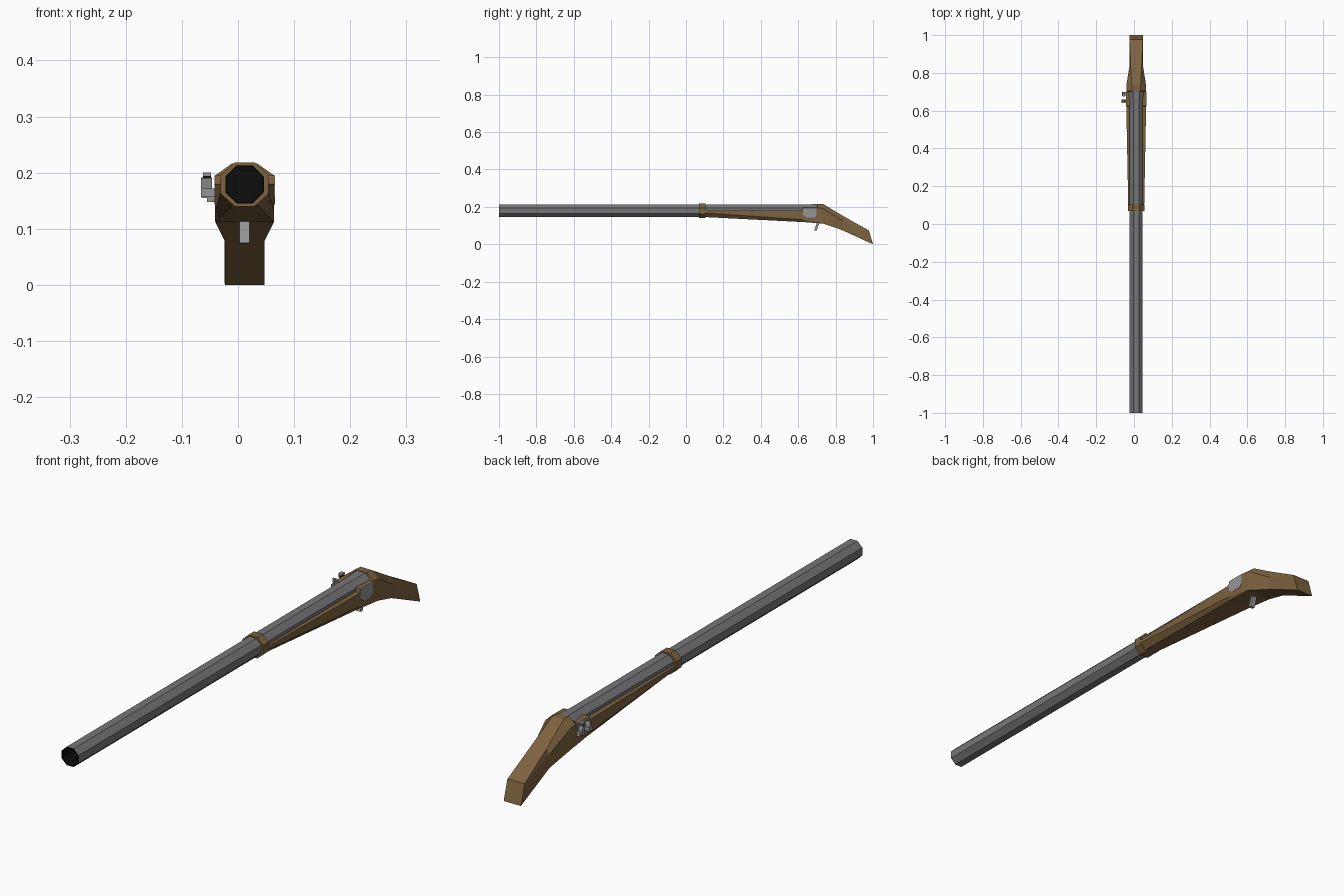
import bpy, bmesh, math
from mathutils import Matrix

if "Cube" in bpy.data.objects:
    bpy.data.objects.remove(bpy.data.objects["Cube"])

CX = 0.0118   # centre plane of the barrel and stock
CZ = 0.179    # barrel axis height


def material(name, rgb):
    m = bpy.data.materials.new(name)
    m.diffuse_color = (*rgb, 1)
    m.use_nodes = True
    m.node_tree.nodes["Principled BSDF"].inputs["Base Color"].default_value = m.diffuse_color
    return m


WOOD = material("brown wood", (0.205, 0.122, 0.05))
STEEL = material("barrel grey", (0.18, 0.18, 0.19))
LIGHT = material("light steel", (0.30, 0.30, 0.31))
BLACK = material("bore black", (0.004, 0.004, 0.004))


def finish(name, bm, mats):
    bmesh.ops.recalc_face_normals(bm, faces=bm.faces)
    me = bpy.data.meshes.new(name)
    bm.to_mesh(me)
    bm.free()
    for m in mats:
        me.materials.append(m)
    ob = bpy.data.objects.new(name, me)
    bpy.context.collection.objects.link(ob)
    return ob


def loft(name, rings, mats, dark_segments=0, closed=False):
    """Skin equal-length rings; the first segments can take material 1."""
    bm = bmesh.new()
    vs = [[bm.verts.new(p) for p in r] for r in rings]
    n, count = len(vs[0]), len(vs)
    for i in range(count if closed else count - 1):
        a, b = vs[i], vs[(i + 1) % count]
        for k in range(n):
            j = (k + 1) % n
            f = bm.faces.new((a[k], a[j], b[j], b[k]))
            f.material_index = 1 if i < dark_segments else 0
    if not closed:
        f = bm.faces.new(vs[0])
        f.material_index = 1 if dark_segments else 0
        bm.faces.new(vs[-1])
    return finish(name, bm, mats)


def octagon(y, ax, az, t=0.414):
    pts = [(1, t), (t, 1), (-t, 1), (-1, t), (-1, -t), (-t, -1), (t, -1), (1, -t)]
    return [(CX + ax * u, y, CZ + az * v) for u, v in pts]


def box(name, x, y, z, mat, tilt=0):
    """Box from min/max pairs, tilted about the x axis."""
    bm = bmesh.new()
    bmesh.ops.create_cube(bm, size=1)
    size = [b - a for a, b in (x, y, z)]
    mid = [(a + b) / 2 for a, b in (x, y, z)]
    bm.transform(Matrix.Translation(mid) @ Matrix.Rotation(tilt, 4, 'X')
                 @ Matrix.Diagonal((*size, 1)))
    return finish(name, bm, [mat])


def side_profile(name, pts, x0, x1, mat):
    """Extrude a (y, z) outline between two x positions."""
    return loft(name, [[(x, y, z) for y, z in pts] for x in (x0, x1)], [mat])


# barrel: octagonal, dark bore, flared breech
loft("barrel", [octagon(-0.85, 0.0315, 0.0315), octagon(-1, 0.0315, 0.0315),
                octagon(-1, 0.0345, 0.034), octagon(0.63, 0.0345, 0.034),
                octagon(0.705, 0.043, 0.036)], [STEEL, BLACK], dark_segments=2)

# barrel band: closed octagonal ring
loft("barrel_band", [octagon(0.07, 0.034, 0.0335), octagon(0.07, 0.043, 0.039),
                     octagon(0.103, 0.043, 0.039), octagon(0.103, 0.034, 0.0335)],
     [WOOD], closed=True)


# stock: y at top and bottom, then (half width, z) for top, shoulder, lower, bottom
def stock_ring(yt, yb, *prof):
    zt, zb = prof[0][1], prof[-1][1]

    def pt(s, h, z):
        return (CX + s * h, yb + (yt - yb) * (z - zb) / (zt - zb), z)
    return [pt(1, h, z) for h, z in prof] + [pt(-1, h, z) for h, z in reversed(prof)]


loft("stock", [
    stock_ring(0.085, 0.112, (0.034, 0.181), (0.042, 0.180), (0.042, 0.168), (0.02, 0.145)),
    stock_ring(0.622, 0.622, (0.044, 0.181), (0.0525, 0.180), (0.0525, 0.132), (0.045, 0.119)),
    stock_ring(0.625, 0.625, (0.044, 0.196), (0.0525, 0.195), (0.0525, 0.132), (0.045, 0.119)),
    stock_ring(0.700, 0.700, (0.044, 0.196), (0.0525, 0.195), (0.0525, 0.118), (0.050, 0.113)),
    stock_ring(0.703, 0.703, (0.023, 0.216), (0.0525, 0.195), (0.0525, 0.118), (0.050, 0.113)),
    stock_ring(0.732, 0.732, (0.023, 0.216), (0.0525, 0.192), (0.0525, 0.114), (0.052, 0.111)),
    stock_ring(0.842, 0.832, (0.030, 0.150), (0.0355, 0.126), (0.0355, 0.080), (0.035, 0.077)),
    stock_ring(0.978, 1.000, (0.035, 0.074), (0.0355, 0.071), (0.0355, 0.003), (0.035, 0.000)),
], [WOOD])

# lock plates on both sides
plate = [(0.625, 0.195), (0.698, 0.195), (0.698, 0.157), (0.688, 0.143),
         (0.645, 0.143), (0.625, 0.157)]
for side, s in (("right", 1), ("left", -1)):
    side_profile("lock_plate_" + side, plate, CX + s * 0.050, CX + s * 0.0537, LIGHT)

# trigger
side_profile("trigger", [(0.703, 0.125), (0.716, 0.125), (0.699, 0.073), (0.686, 0.075)],
             CX - 0.009, CX + 0.009, LIGHT)

# lock on the left: pivot, hammer arm, jaws, flint, pan and striking plate
box("hammer_pivot", (-0.055, -0.04), (0.680, 0.698), (0.148, 0.168), LIGHT)
side_profile("hammer_arm", [(0.682, 0.155), (0.696, 0.155), (0.700, 0.175), (0.694, 0.190),
                            (0.678, 0.190), (0.686, 0.174)], -0.064, -0.050, LIGHT)
box("flint", (-0.062, -0.048), (0.676, 0.692), (0.189, 0.194), BLACK)
box("hammer_jaw", (-0.062, -0.048), (0.676, 0.694), (0.194, 0.200), LIGHT)
box("pan", (-0.066, -0.04), (0.640, 0.660), (0.157, 0.172), LIGHT)
box("striking_plate", (-0.066, -0.046), (0.648, 0.655), (0.170, 0.191), LIGHT, tilt=0.2)
